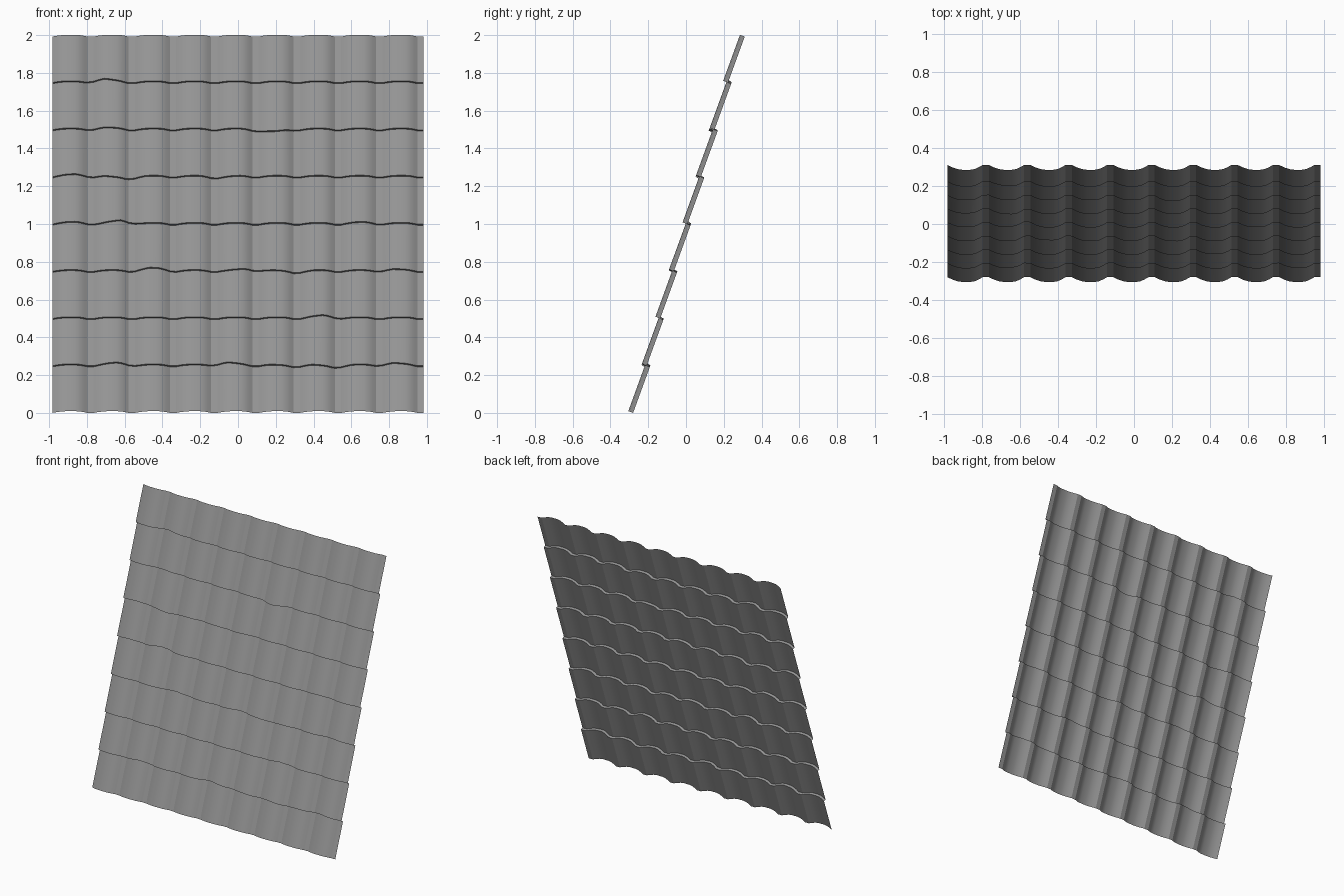
import bpy, bmesh, math
from mathutils import Vector

if "Cube" in bpy.data.objects:
    bpy.data.objects.remove(bpy.data.objects["Cube"], do_unlink=True)

ROWS, WAVES = 8, 9
WIDTH, ROW_LEN, STEP, DEPTH = 1.966, 0.2593, 0.018, 0.027
PITCH = WIDTH / WAVES
TILT = math.radians(20)
up_slope = Vector((0, math.sin(TILT), math.cos(TILT)))
outward = Vector((0, -math.cos(TILT), math.sin(TILT)))

# One wave of the sheet: fraction of pitch, depth toward the back
wave = [(0, 1), (.12, .5), (.25, .13), (.36, 0), (.55, 0),
        (.66, .16), (.76, .55), (.85, 1)]

# Small dents along each step: x position and shift along the slope
dents = {1: [(-.64, .012), (-.06, .014), (.5, -.01), (.28, -.006), (.82, .01)],
         2: [(.45, .013)],
         3: [(-.45, .016), (.05, .009), (.3, -.008), (.82, .007)],
         4: [(-.62, .017), (-.87, .007), (.66, .006)],
         5: [(-.87, .01), (-.6, -.012), (-.1, -.006)],
         6: [(-.7, .008), (.2, -.014), (.13, -.006)],
         7: [(-.71, .016)]}

# Open seams: row index and wave index
seams = [(2, 3), (5, 5)]


def dent(line, x):
    return sum(h * max(0, 1 - abs(x - c) / .11) for c, h in dents.get(line, []))


def profile():
    points = [(-WIDTH / 2 + (k + f) * PITCH, d) for k in range(WAVES) for f, d in wave]
    return points + [(WIDTH / 2, 1)]


def make_material(name, value):
    mat = bpy.data.materials.new(name)
    mat.use_nodes = True
    colour = (value, value, value, 1)
    mat.diffuse_color = colour
    mat.node_tree.nodes["Principled BSDF"].inputs["Base Color"].default_value = colour
    return mat


# Sheet: each row adds a lower and an upper line, the steps join the rows
bm = bmesh.new()
start = Vector((0, -.28, 0))
lines = []
for row in range(ROWS):
    for end in (0, 1):
        base = start + up_slope * ROW_LEN * (row + end) + outward * STEP * row
        lines.append([bm.verts.new(base + Vector((x, 0, 0))
                                   + outward * DEPTH * (1 - d)
                                   + up_slope * dent(row + end, x))
                      for x, d in profile()])
for low, high in zip(lines, lines[1:]):
    for i in range(len(low) - 1):
        bm.faces.new((low[i], low[i + 1], high[i + 1], high[i]))

# Split the sheet along the seams
cuts = []
for row, k in seams:
    i = k * len(wave)
    cuts.append(bm.edges.get((lines[2 * row][i], lines[2 * row + 1][i])))
    cuts.append(bm.edges.get((lines[2 * row + 1][i], lines[2 * row + 2][i])))
bmesh.ops.split_edges(bm, edges=cuts)

mesh = bpy.data.meshes.new("roof_sheet")
bm.to_mesh(mesh)
bm.free()
sheet = bpy.data.objects.new("roof_sheet", mesh)
bpy.context.collection.objects.link(sheet)
mesh.materials.append(make_material("roof grey", .3))

bpy.ops.object.select_all(action='DESELECT')
sheet.select_set(True)
bpy.context.view_layer.objects.active = sheet
bpy.ops.object.shade_smooth_by_angle(angle=math.radians(25))
